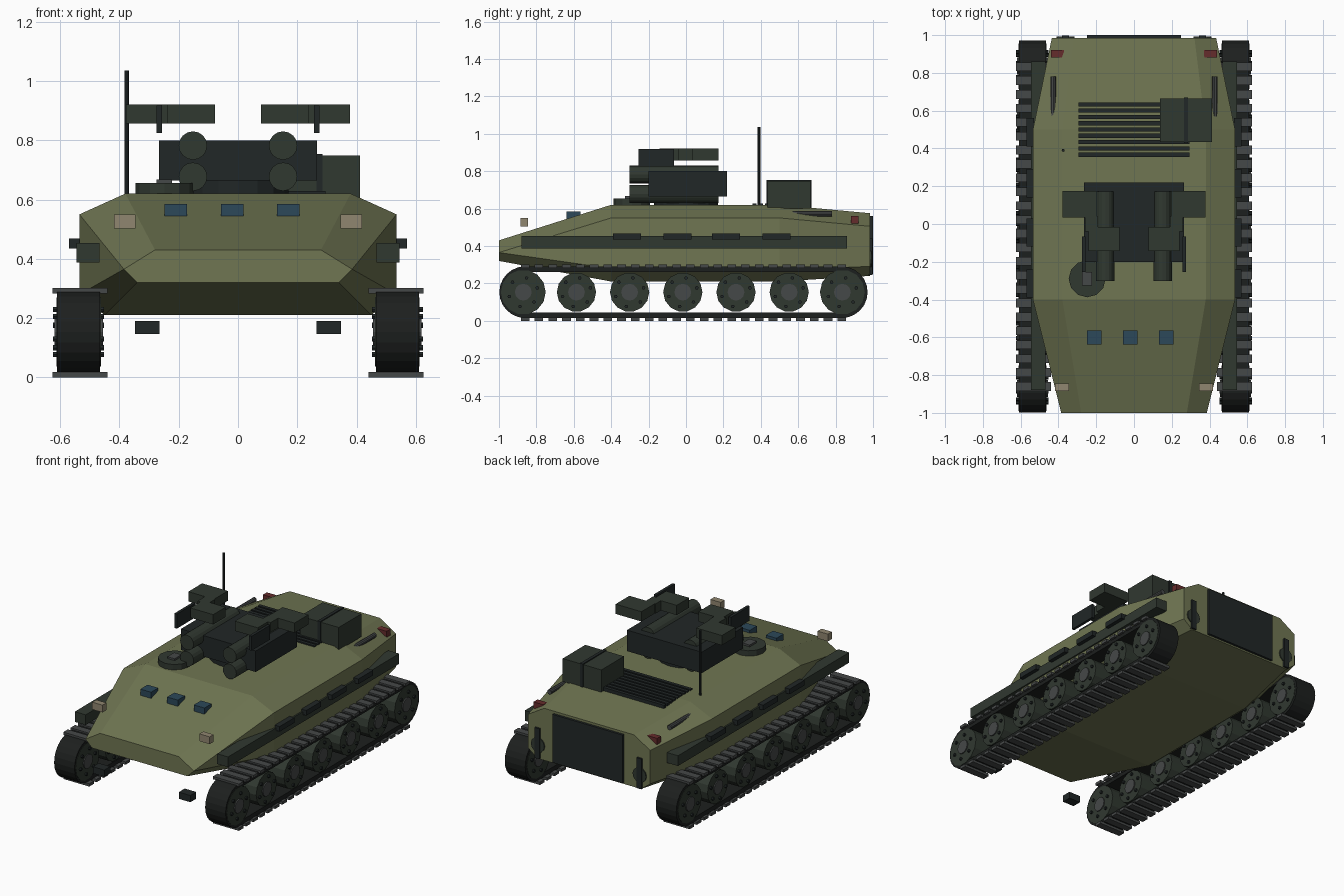
import bpy, bmesh, math
from mathutils import Matrix, Vector

if "Cube" in bpy.data.objects:
    bpy.data.objects.remove(bpy.data.objects["Cube"])


def material(name, r, g, b):
    m = bpy.data.materials.new(name)
    m.diffuse_color = (r, g, b, 1)
    m.use_nodes = True
    m.node_tree.nodes["Principled BSDF"].inputs["Base Color"].default_value = m.diffuse_color
    return m


OLIVE = material("olive", 0.16, 0.18, 0.085)
GREEN = material("dark_green", 0.03, 0.04, 0.03)
DARK = material("charcoal", 0.015, 0.02, 0.02)
RUBBER = material("rubber", 0.012, 0.014, 0.013)
STEEL = material("steel", 0.06, 0.065, 0.065)
GLASS = material("blue_glass", 0.025, 0.065, 0.1)
LAMP = material("lamp", 0.28, 0.24, 0.16)
RED = material("tail_red", 0.13, 0.025, 0.025)


def finish(name, bm, mat):
    bmesh.ops.recalc_face_normals(bm, faces=bm.faces)
    me = bpy.data.meshes.new(name)
    bm.to_mesh(me)
    bm.free()
    me.materials.append(mat)
    ob = bpy.data.objects.new(name, me)
    bpy.context.collection.objects.link(ob)
    return ob


def add_box(bm, x, y, z):
    size = Vector((x[1] - x[0], y[1] - y[0], z[1] - z[0]))
    mid = Vector((sum(x) / 2, sum(y) / 2, sum(z) / 2))
    bmesh.ops.create_cube(bm, size=1, matrix=Matrix.Translation(mid) @ Matrix.Diagonal(size.to_4d()))


def add_cyl(bm, centre, r, depth, axis, n=12):
    rot = {"X": Matrix.Rotation(math.pi / 2, 4, "Y"),
           "Y": Matrix.Rotation(math.pi / 2, 4, "X"), "Z": Matrix.Identity(4)}[axis]
    bmesh.ops.create_cone(bm, cap_ends=True, segments=n, radius1=r, radius2=r, depth=depth,
                          matrix=Matrix.Translation(centre) @ rot)


def boxes(name, mat, *specs):
    bm = bmesh.new()
    for s in specs:
        add_box(bm, *s)
    return finish(name, bm, mat)


def cyls(name, mat, *specs):
    bm = bmesh.new()
    for s in specs:
        add_cyl(bm, *s)
    return finish(name, bm, mat)


def mirrored(ob):
    ob.modifiers.new("mirror", "MIRROR")
    return ob


# Hull: four half sections (roof edge, shoulder, lower side, belly) lofted along y
sections = [
    (-1.0, [(0.28, 0.43), (0.385, 0.365), (0.385, 0.365), (0.34, 0.32)]),
    (-0.4, [(0.38, 0.62), (0.535, 0.55), (0.535, 0.28), (0.45, 0.21)]),
    (0.5, [(0.38, 0.62), (0.535, 0.55), (0.535, 0.28), (0.45, 0.21)]),
    (0.985, [(0.32, 0.575), (0.435, 0.505), (0.435, 0.29), (0.37, 0.24)]),
]
bm = bmesh.new()
rings = []
for y, half in sections:
    loop = half + [(-x, z) for x, z in reversed(half)]
    rings.append([bm.verts.new((x, y, z)) for x, z in loop])
for a, b in zip(rings, rings[1:]):
    for i in range(8):
        j = (i + 1) % 8
        bm.faces.new((a[i], a[j], b[j], b[i]))
bm.faces.new(rings[0])
bm.faces.new(rings[-1])
bmesh.ops.remove_doubles(bm, verts=bm.verts, dist=0.0005)
finish("hull", bm, OLIVE)

# Track belt: stadium ring swept across x
ZC, Y0, Y1 = 0.153, -0.86, 0.833


def stadium(r, n=12):
    pts = []
    for cy, start in ((Y1, -math.pi / 2), (Y0, math.pi / 2)):
        for i in range(n + 1):
            a = start + math.pi * i / n
            pts.append((cy + r * math.cos(a), ZC + r * math.sin(a)))
    return pts


bm = bmesh.new()
loops = [[bm.verts.new((x, y, z)) for y, z in stadium(r)]
         for x, r in ((0.465, 0.138), (0.61, 0.138), (0.61, 0.108), (0.465, 0.108))]
for k in range(4):
    a, b = loops[k], loops[(k + 1) % 4]
    for i in range(len(a)):
        j = (i + 1) % len(a)
        bm.faces.new((a[i], a[j], b[j], b[i]))
mirrored(finish("track_belt", bm, RUBBER))

# Track cleats on the top and bottom runs
cleats = []
for i in range(24):
    y = Y0 + (Y1 - Y0) * i / 23
    for z in ((0, 0.018), (0.283, 0.301)):
        cleats.append(((0.44, 0.625), (y - 0.023, y + 0.023), z))
mirrored(boxes("track_cleats", STEEL, *cleats))

# Road wheels with hubs and bolts
wheels, hubs, bolts = [], [], []
for i in range(7):
    y = -0.87 + 1.706 * i / 6
    wheels.append(((0.5375, y, ZC), 0.12 if i in (0, 6) else 0.105, 0.15, "X", 14))
    hubs.append(((0.5375, y, ZC), 0.045, 0.164, "X", 12))
    for k in range(6):
        a = math.tau * k / 6 + 0.3
        bolts.append(((0.5375, y + 0.078 * math.cos(a), ZC + 0.078 * math.sin(a)), 0.01, 0.172, "X", 6))
mirrored(cyls("road_wheels", GREEN, *wheels))
mirrored(cyls("wheel_hubs", STEEL, *hubs))
mirrored(cyls("wheel_bolts", DARK, *bolts))

# Side rails with stowage blocks
mirrored(boxes("side_rail", GREEN, ((0.468, 0.545), (-0.88, 0.86), (0.387, 0.453))))
mirrored(boxes("rail_blocks", DARK, *[((0.53, 0.57), (y, y + 0.15), (0.435, 0.468))
                                      for y in (-0.39, -0.12, 0.14, 0.41)]))

# Lamps, tow blocks and vision blocks
mirrored(boxes("headlight", LAMP, ((0.345, 0.418), (-0.885, -0.845), (0.503, 0.55))))
mirrored(boxes("tail_light", RED, ((0.37, 0.44), (0.882, 0.922), (0.52, 0.56))))
mirrored(boxes("tow_block", DARK, ((0.265, 0.347), (-0.98, -0.92), (0.147, 0.19))))
boxes("vision_blocks", GLASS, *[((x - 0.038, x + 0.038), (-0.638, -0.565), (0.545, 0.585))
                                for x in (-0.21, -0.02, 0.17)])

# Rear door and brackets
boxes("rear_door", DARK, ((-0.25, 0.25), (0.97, 1.0), (0.25, 0.56)))
mirrored(boxes("rear_bracket", DARK, ((0.345, 0.38), (0.97, 0.997), (0.245, 0.44))))
mirrored(cyls("rear_bracket_disc", GREEN, ((0.362, 0.982, 0.33), 0.048, 0.02, "Y", 12)))

# Engine grille, rear deck handles, antenna
boxes("engine_grille", DARK, *[((-0.295, 0.295), (y - 0.011, y + 0.011), (0.595, 0.628))
                               for y in [0.367 + 0.0333 * i for i in range(9)]])
mirrored(cyls("deck_handle", STEEL, ((0.427, 0.675, 0.572), 0.015, 0.21, "Y", 10)))
cyls("antenna", DARK, ((-0.375, 0.39, 0.825), 0.008, 0.42, "Z", 8))

# Stowage box with strap
boxes("stowage_box", GREEN, ((0.137, 0.412), (0.435, 0.665), (0.6, 0.748)))
boxes("stowage_strap", DARK, ((0.265, 0.285), (0.43, 0.67), (0.6, 0.754)))

# Commander hatch
cyls("roof_hatch", GREEN, ((-0.248, -0.29, 0.635), 0.098, 0.04, "Z", 12))
boxes("hatch_periscope", STEEL, ((-0.275, -0.223), (-0.325, -0.255), (0.65, 0.667)))

# Turret with base ring and four launch tubes
cyls("turret_base", DARK, ((0, 0, 0.64), 0.17, 0.07, "Z", 16))
boxes("turret_body", DARK, ((-0.266, 0.266), (-0.2, 0.22), (0.665, 0.8)))
mirrored(cyls("launch_tubes", GREEN, *[((0.152, -0.065, z), 0.048, 0.475, "Y", 16)
                                       for z in (0.677, 0.782)]))

# Raised launcher blocks with side plates
mirrored(boxes("launcher_blocks", GREEN,
               ((0.195, 0.378), (0.035, 0.175), (0.857, 0.92)),
               ((0.19, 0.26), (-0.04, 0.04), (0.857, 0.92)),
               ((0.077, 0.24), (-0.142, -0.015), (0.857, 0.92))))
mirrored(boxes("launcher_plate", DARK, ((0.257, 0.275), (-0.255, -0.065), (0.825, 0.918))))
